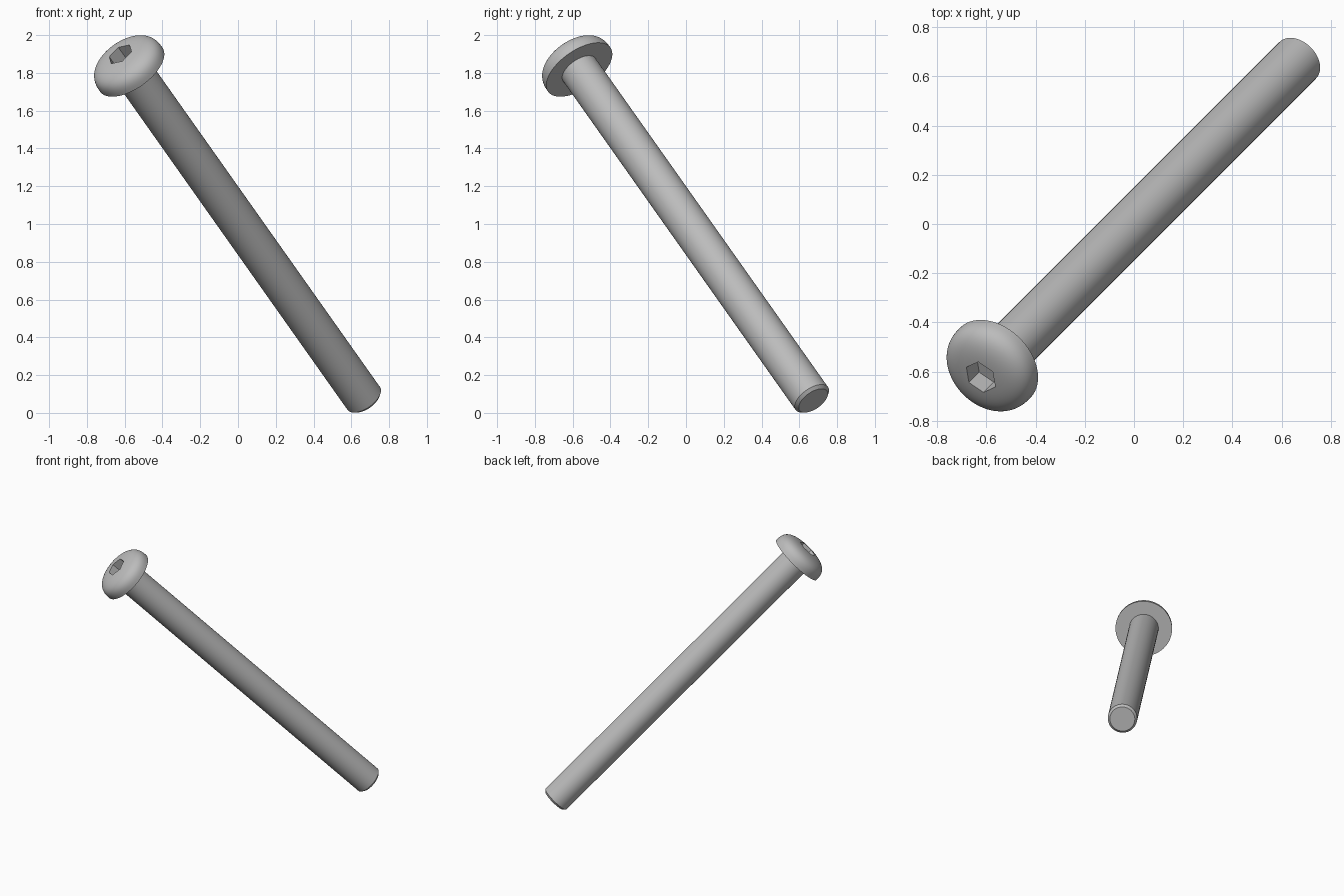
import bpy, bmesh, math
from mathutils import Matrix, Vector

cube = bpy.data.objects.get("Cube")
if cube:
    bpy.data.objects.remove(cube, do_unlink=True)

SHAFT_R, SHAFT_LEN, CHAMFER = 0.105, 2.478, 0.016
HEAD_R, HEAD_H = 0.202, 0.117
HEX_R, HEX_DEPTH = 0.0725, 0.085

# Bolt axis leans 45 degrees towards the front right; origin is under the head
axis = Vector((-0.5, -0.5, math.sqrt(0.5)))
place = (Matrix.Translation((-0.565, -0.565, 1.817))
         @ Vector((0, 0, 1)).rotation_difference(axis).to_matrix().to_4x4())

steel = bpy.data.materials.new("grey steel")
steel.use_nodes = True
colour = (0.5, 0.5, 0.5, 1)
steel.diffuse_color = colour
steel.node_tree.nodes["Principled BSDF"].inputs["Base Color"].default_value = colour


def lathe(name, profile, sides, turn=0.0):
    """Revolve (radius, height) points about z; the ends lie on the axis."""
    bm = bmesh.new()
    verts = [bm.verts.new((r * math.cos(turn), r * math.sin(turn), z)) for r, z in profile]
    edges = [bm.edges.new(pair) for pair in zip(verts, verts[1:])]
    bmesh.ops.spin(bm, geom=verts + edges, cent=(0, 0, 0), axis=(0, 0, 1),
                   angle=math.tau, steps=sides)
    bmesh.ops.remove_doubles(bm, verts=bm.verts, dist=1e-5)
    bmesh.ops.recalc_face_normals(bm, faces=bm.faces)
    mesh = bpy.data.meshes.new(name)
    bm.to_mesh(mesh)
    bm.free()
    mesh.materials.append(steel)
    obj = bpy.data.objects.new(name, mesh)
    bpy.context.collection.objects.link(obj)
    obj.matrix_world = place
    return obj


def activate(obj):
    bpy.ops.object.select_all(action='DESELECT')
    obj.select_set(True)
    bpy.context.view_layer.objects.active = obj


# Shaft with chamfered tip
shaft = lathe("shaft", [(0, 0.01), (SHAFT_R, 0.01), (SHAFT_R, CHAMFER - SHAFT_LEN),
                        (SHAFT_R - CHAMFER, -SHAFT_LEN), (0, -SHAFT_LEN)], 64)

# Button head: flat underside and a full, rounded dome
dome = []
for i in range(25):
    a = math.pi / 2 * i / 24
    dome.append((HEAD_R * max(math.cos(a), 0) ** (2 / 3), HEAD_H * math.sin(a) ** (2 / 3)))
dome[-1] = (0, HEAD_H)
head = lathe("button_head", [(0, 0)] + dome, 96)

# Hexagonal socket
floor = HEAD_H - HEX_DEPTH
cutter = lathe("socket_cutter", [(0, floor), (HEX_R, floor), (HEX_R, 0.2), (0, 0.2)],
               6, math.radians(30))
cutter.hide_render = True
cut = head.modifiers.new("socket", 'BOOLEAN')
cut.operation = 'DIFFERENCE'
cut.solver = 'EXACT'
cut.object = cutter
activate(head)
bpy.ops.object.modifier_apply(modifier=cut.name)
bpy.data.objects.remove(cutter, do_unlink=True)

for part in (shaft, head):
    activate(part)
    bpy.ops.object.shade_smooth_by_angle(angle=math.radians(30))
